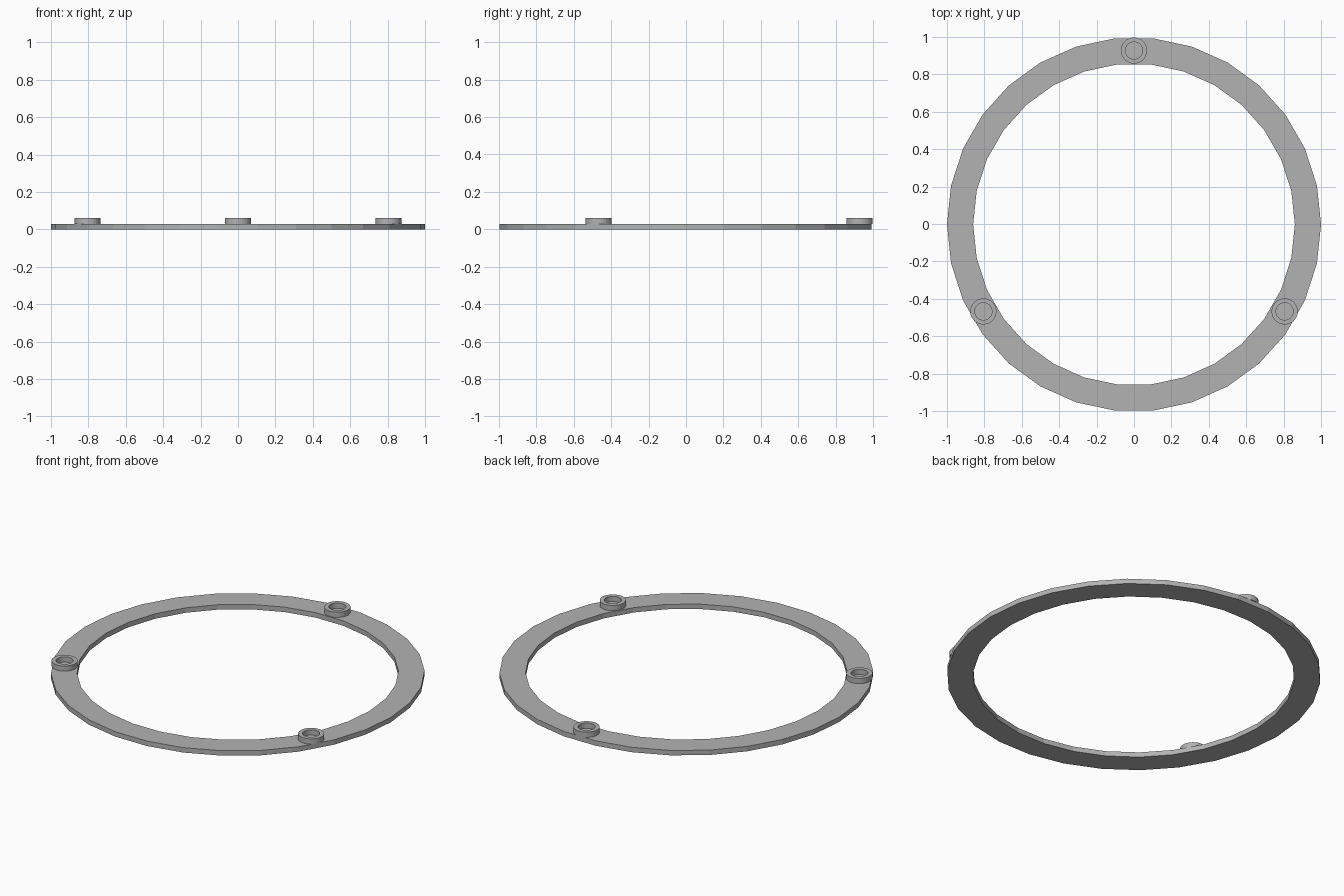
import bpy
import bmesh
from math import cos, sin, tau, radians

default = bpy.data.objects.get("Cube")
if default:
    bpy.data.objects.remove(default, do_unlink=True)

SEGMENTS = 30
RING_OUTER, RING_INNER, RING_TOP = 1.0, 0.86, 0.029
BOSS_OUTER, BOSS_INNER, BOSS_TOP = 0.07, 0.046, 0.06
BOSS_DISTANCE = 0.93
Y_SHIFT = -0.0025

grey = bpy.data.materials.new("light_grey")
grey.use_nodes = True
colour = (0.45, 0.45, 0.45, 1.0)
grey.diffuse_color = colour
grey.node_tree.nodes["Principled BSDF"].inputs["Base Color"].default_value = colour


def make_tube(name, outer, inner, bottom, top, location):
    """Flat-faced tube swept from a rectangular section."""
    bm = bmesh.new()
    section = [(outer, bottom), (outer, top), (inner, top), (inner, bottom)]
    loops = []
    for i in range(SEGMENTS):
        a = tau * i / SEGMENTS
        loops.append([bm.verts.new((r * cos(a), r * sin(a), z)) for r, z in section])
    for i, here in enumerate(loops):
        after = loops[(i + 1) % SEGMENTS]
        for j in range(len(section)):
            k = (j + 1) % len(section)
            bm.faces.new((here[j], after[j], after[k], here[k]))
    bmesh.ops.recalc_face_normals(bm, faces=bm.faces)
    mesh = bpy.data.meshes.new(name)
    bm.to_mesh(mesh)
    bm.free()
    mesh.materials.append(grey)
    obj = bpy.data.objects.new(name, mesh)
    obj.location = location
    bpy.context.collection.objects.link(obj)
    return obj


# Flat base ring
make_tube("base_ring", RING_OUTER, RING_INNER, 0, RING_TOP, (0, Y_SHIFT, 0))

# Three round sockets, evenly spaced; the ring top closes their floors
for name, degrees in (("back_socket", 90), ("right_socket", 210), ("left_socket", 330)):
    a = radians(degrees)
    place = (BOSS_DISTANCE * cos(a), BOSS_DISTANCE * sin(a) + Y_SHIFT, 0)
    make_tube(name, BOSS_OUTER, BOSS_INNER, RING_TOP, BOSS_TOP, place)
